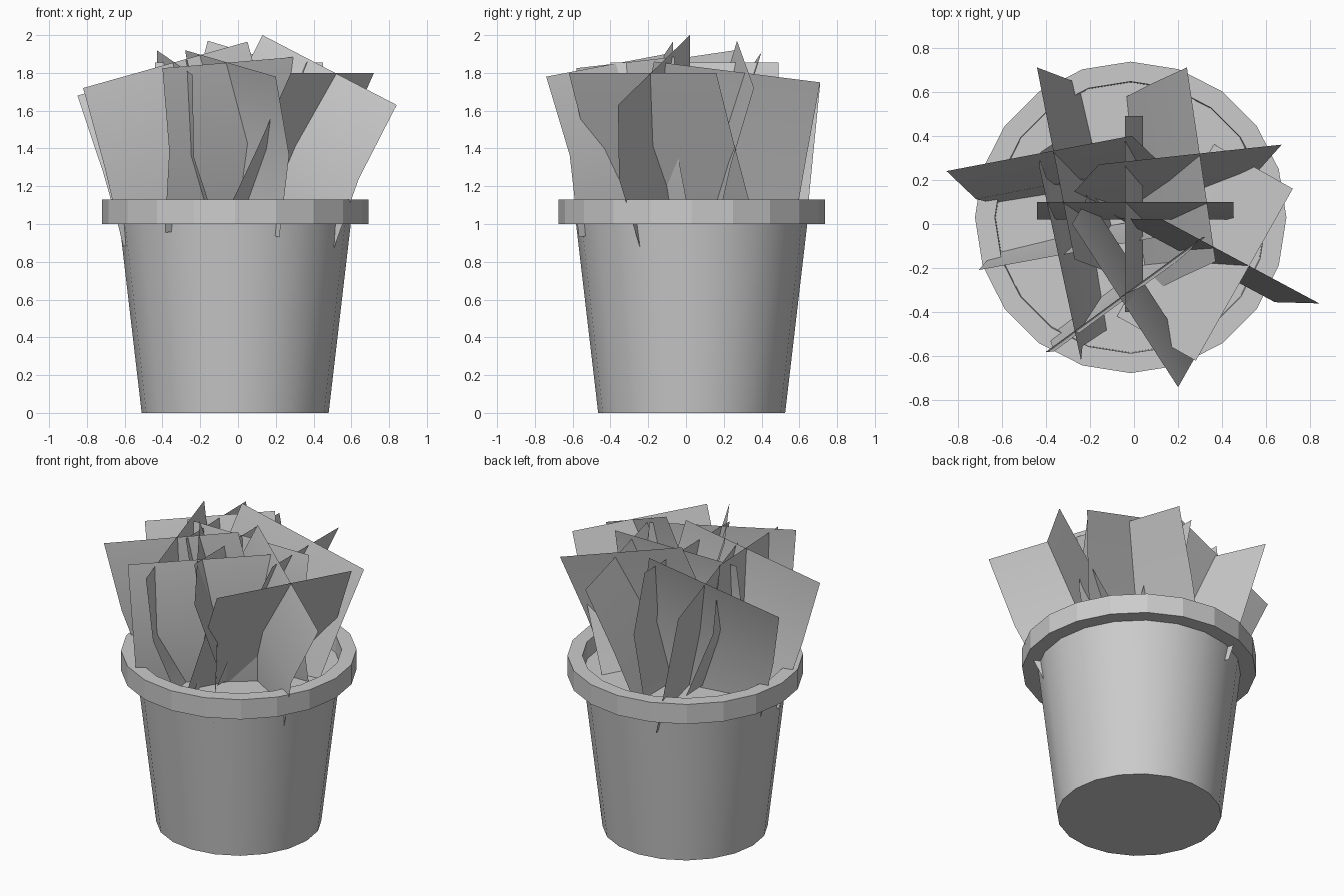
import bpy, math
from math import sin, cos, pi
from mathutils import Vector

if "Cube" in bpy.data.objects:
    bpy.data.objects.remove(bpy.data.objects["Cube"])

SIDES = 20
CX, CY = -0.015, 0.03


def add_mesh(name, verts, faces, smooth=True):
    me = bpy.data.meshes.new(name)
    me.from_pydata(verts, [], faces)
    me.update()
    ob = bpy.data.objects.new(name, me)
    bpy.context.collection.objects.link(ob)
    if smooth:
        bpy.ops.object.select_all(action='DESELECT')
        ob.select_set(True)
        bpy.context.view_layer.objects.active = ob
        bpy.ops.object.shade_smooth_by_angle(angle=math.radians(35))
    return ob


def lathe(name, profile, closed=False, cap_first=False, smooth=True):
    """Revolve (radius, z) points around the pot axis."""
    verts = [(CX + r * cos(2 * pi * i / SIDES), CY + r * sin(2 * pi * i / SIDES), z)
             for r, z in profile for i in range(SIDES)]
    n = len(profile)
    faces = []
    for j in range(n if closed else n - 1):
        a, b = j * SIDES, (j + 1) % n * SIDES
        for i in range(SIDES):
            k = (i + 1) % SIDES
            faces.append((a + i, a + k, b + k, b + i))
    if cap_first:
        faces.append(tuple(reversed(range(SIDES))))
    return add_mesh(name, verts, faces, smooth)


def leaf_card(name, p, q, d1, d2, step=0.44):
    """Thin square card hanging from top edge p-q, bowed sideways by d1 and d2."""
    p, q = Vector(p), Vector(q)
    side = (q - p).normalized()
    flat = Vector((side.x, side.y, 0)).normalized()
    normal = Vector((-flat.y, flat.x, 0))
    down = side.cross(normal)
    if down.z > 0:
        down = -down
    h1 = math.sqrt(step ** 2 - d1 ** 2)
    h2 = h1 + math.sqrt(step ** 2 - (d2 - d1) ** 2)
    verts = []
    for h, d in ((0, 0), (h1, d1), (h2, d2)):
        off = down * h + normal * d
        verts += [p + off, q + off]
    return add_mesh(name, verts, [(0, 2, 3, 1), (2, 4, 5, 3)])


# Pot: tapered body, thick rim, soil disc
lathe("pot_body", [(0.495, 0), (0.612, 1.0)], cap_first=True)
lathe("pot_rim", [(0.612, 1.0), (0.706, 1.0), (0.706, 1.13), (0.616, 1.13)],
      closed=True, smooth=False)
lathe("soil", [(0.613, 1.02)], cap_first=True, smooth=False).data.flip_normals()

# Foliage: crossing bent cards (top corner, top corner, middle bow, bottom bow)
cards = [
    ((-0.82, -0.23, 1.72), (0.05, -0.07, 1.965), 0.0, 0.09),
    ((-0.85, 0.24, 1.68), (-0.01, 0.40, 1.91), -0.15, -0.20),
    ((-0.16, 0.27, 1.97), (0.67, 0.36, 1.72), -0.11, -0.19),
    ((0.13, 0.02, 2.0), (0.84, -0.36, 1.63), -0.09, -0.05),
    ((0.28, -0.62, 1.80), (0.72, 0.16, 1.80), 0.20, 0.41),
    ((0.24, 0.71, 1.75), (0.37, -0.17, 1.86), -0.17, -0.32),
    ((-0.44, 0.71, 1.74), (-0.27, -0.16, 1.87), 0.10, 0.20),
    ((-0.44, 0.10, 1.855), (0.45, 0.10, 1.855), -0.08, 0.0),
    ((0.20, -0.74, 1.78), (-0.28, 0.0, 1.92), -0.127, -0.11),
    ((-0.40, -0.58, 1.825), (0.31, -0.06, 1.885), -0.02, 0.06),
    ((-0.24, -0.62, 1.79), (-0.43, 0.26, 1.92), -0.02, -0.17),
    ((-0.04, -0.40, 1.855), (-0.04, 0.49, 1.855), -0.08, 0.0),
]
for i, (p, q, d1, d2) in enumerate(cards):
    leaf_card(f"leaf_card_{i + 1}", p, q, d1, d2)
